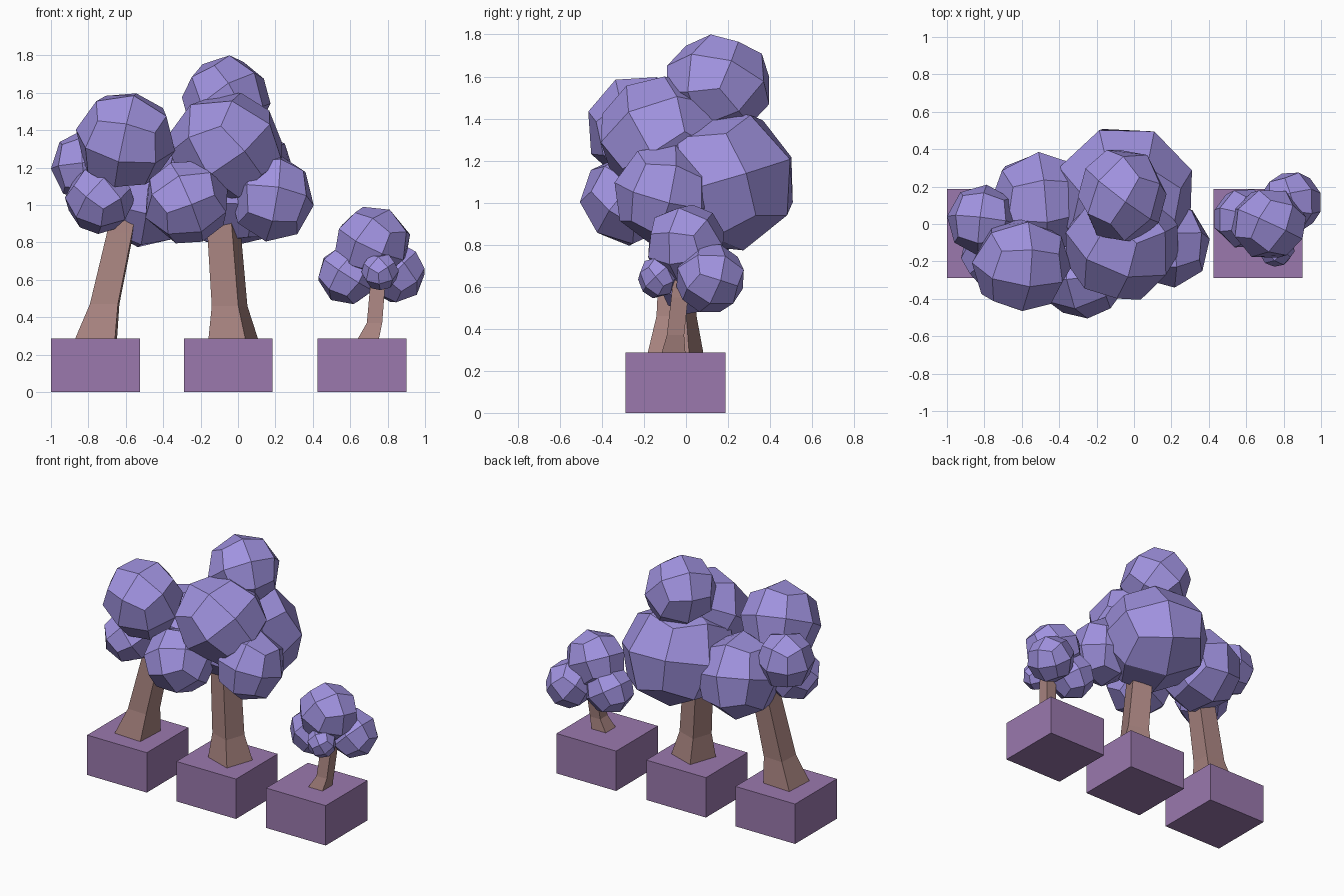
import bpy, bmesh, math, random
from mathutils import Euler, Vector

if "Cube" in bpy.data.objects:
    bpy.data.objects.remove(bpy.data.objects["Cube"])

random.seed(4)


def material(name, rgb):
    m = bpy.data.materials.new(name)
    m.diffuse_color = (*rgb, 1)
    m.use_nodes = True
    m.node_tree.nodes["Principled BSDF"].inputs["Base Color"].default_value = m.diffuse_color
    return m


LEAF = material("lavender leaves", (0.352, 0.288, 0.74))
BARK = material("dusty pink bark", (0.395, 0.231, 0.216))
BLOCK = material("mauve block", (0.325, 0.19, 0.42))


def finish(bm, name, mat):
    bmesh.ops.recalc_face_normals(bm, faces=bm.faces[:])
    me = bpy.data.meshes.new(name)
    bm.to_mesh(me)
    bm.free()
    me.materials.append(mat)
    ob = bpy.data.objects.new(name, me)
    bpy.context.collection.objects.link(ob)


def block(name, x):
    """Square planter block standing on the ground."""
    bm = bmesh.new()
    bmesh.ops.create_cube(bm, size=1)
    for v in bm.verts:
        v.co = Vector((x + v.co.x * 0.475, -0.05 + v.co.y * 0.475, (v.co.z + 0.5) * 0.287))
    finish(bm, name, BLOCK)


def trunk(name, turn, rings):
    """Four-sided tapering trunk; rings are (x, y, z, side length)."""
    bm = bmesh.new()
    loops = []
    for x, y, z, side in rings:
        r = side / math.sqrt(2)
        angles = [math.radians(turn + 45 + 90 * i) for i in range(4)]
        loops.append([bm.verts.new((x + r * math.cos(a), y + r * math.sin(a), z)) for a in angles])
    for lo, hi in zip(loops, loops[1:]):
        for i in range(4):
            j = (i + 1) % 4
            bm.faces.new((lo[i], lo[j], hi[j], hi[i]))
    bm.faces.new(loops[0])
    bm.faces.new(loops[-1])
    finish(bm, name, BARK)


def clump(name, centre, half):
    """24-sided ball made from a divided cube, turned at random, fitted to its extents."""
    bm = bmesh.new()
    bmesh.ops.create_cube(bm, size=2)
    bmesh.ops.subdivide_edges(bm, edges=bm.edges[:], cuts=1, use_grid_fill=True)
    rot = Euler([random.uniform(0, math.tau) for _ in range(3)]).to_matrix()
    for v in bm.verts:
        v.co = rot @ v.co.normalized()
    for k in range(3):
        reach = max(v.co[k] for v in bm.verts)
        for v in bm.verts:
            v.co[k] = centre[k] + v.co[k] * half[k] / reach
    finish(bm, name, LEAF)


# Planter blocks
for side, x in (("left", -0.7625), ("middle", -0.0525), ("right", 0.6625)):
    block(side + "_block", x)

# Trunks
trunk("left_trunk", -3, [(-0.76, -0.06, 0.28, 0.215), (-0.713, -0.05, 0.47, 0.15),
                         (-0.63, -0.03, 0.85, 0.135), (-0.58, -0.02, 1.1, 0.12)])
trunk("middle_trunk", -19, [(-0.025, -0.05, 0.28, 0.21), (-0.045, -0.045, 0.46, 0.15),
                            (-0.078, -0.03, 0.9, 0.14), (-0.09, -0.02, 1.15, 0.12)])
trunk("right_trunk", 0, [(0.695, -0.06, 0.28, 0.115), (0.73, -0.05, 0.37, 0.082),
                         (0.745, -0.03, 0.55, 0.08), (0.75, -0.02, 0.7, 0.07)])

# Leaf clumps: name, centre, half extents
CLUMPS = [
    ("middle_top", (-0.063, 0.153, 1.56), (0.237, 0.243, 0.24)),
    ("middle_front", (-0.065, -0.105, 1.31), (0.30, 0.30, 0.29)),
    ("middle_back", (-0.05, 0.15, 1.11), (0.36, 0.358, 0.337)),
    ("middle_right", (0.18, -0.11, 1.04), (0.225, 0.23, 0.235)),
    ("middle_left", (-0.275, -0.275, 1.015), (0.22, 0.23, 0.22)),
    ("left_top", (-0.602, -0.22, 1.347), (0.265, 0.245, 0.25)),
    ("left_back", (-0.50, 0.105, 1.05), (0.28, 0.28, 0.275)),
    ("left_outer", (-0.81, 0.02, 1.21), (0.19, 0.19, 0.195)),
    ("left_low", (-0.74, -0.16, 1.03), (0.185, 0.185, 0.185)),
    ("right_top", (0.72, 0.0, 0.80), (0.20, 0.18, 0.19)),
    ("right_inner", (0.59, 0.03, 0.63), (0.16, 0.155, 0.16)),
    ("right_outer", (0.84, 0.115, 0.64), (0.158, 0.16, 0.16)),
    ("right_small", (0.76, -0.135, 0.645), (0.10, 0.093, 0.10)),
]
for name, centre, half in CLUMPS:
    clump(name + "_leaves", centre, half)
